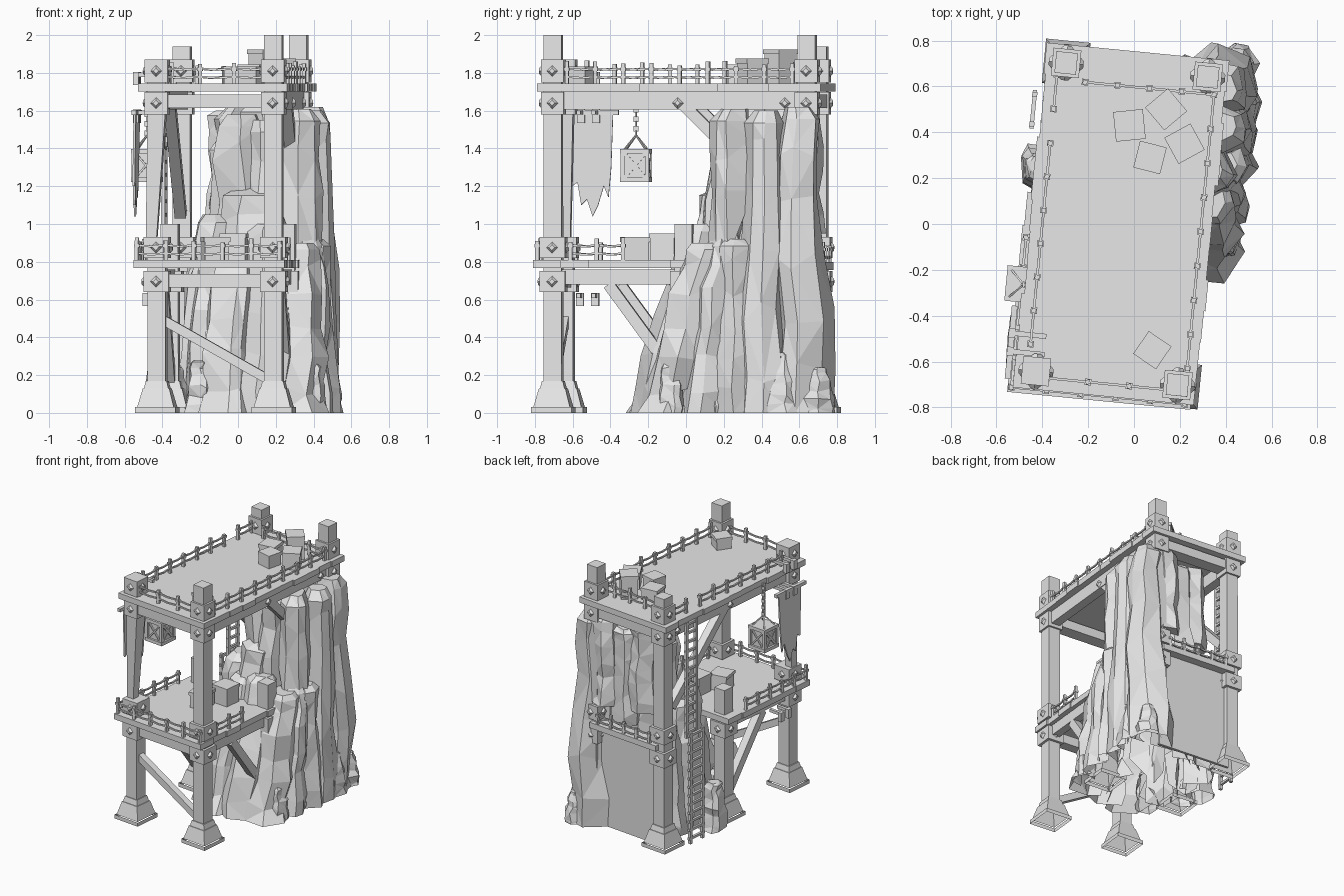
import bpy, bmesh, math, random
from mathutils import Matrix, Vector

random.seed(4)
cube = bpy.data.objects.get("Cube")
if cube:
    bpy.data.objects.remove(cube)

grey = bpy.data.materials.new("stone_grey")
grey.use_nodes = True
grey.diffuse_color = (0.8, 0.8, 0.8, 1)
grey.node_tree.nodes["Principled BSDF"].inputs["Base Color"].default_value = (0.8, 0.8, 0.8, 1)

# The timber frame is turned slightly; parts are built in its own axes
FRAME = Matrix.Translation((-0.053, 0, 0)) @ Matrix.Rotation(math.radians(-5.6), 4, 'Z')
PU, PV = 0.31, 0.675        # post spacing from the centre
TOP, MID = 1.745, 0.81      # deck heights


def finish(bm, name, matrix=FRAME):
    bm.transform(matrix)
    bmesh.ops.recalc_face_normals(bm, faces=bm.faces)
    mesh = bpy.data.meshes.new(name)
    bm.to_mesh(mesh)
    bm.free()
    mesh.materials.append(grey)
    obj = bpy.data.objects.new(name, mesh)
    bpy.context.collection.objects.link(obj)


def box(bm, centre, size, turn=0, taper=1):
    m = Matrix.Translation(centre) @ Matrix.Rotation(turn, 4, 'Z')
    for v in bmesh.ops.create_cube(bm, size=1)["verts"]:
        k = taper if v.co.z > 0 else 1
        v.co = m @ Vector((v.co.x * size[0] * k, v.co.y * size[1] * k, v.co.z * size[2]))


def span(bm, u, v, z0, z1, w, taper=1):
    box(bm, (u, v, (z0 + z1) / 2), (w, w, z1 - z0), 0, taper)


def beam(bm, a, b, w, h, taper=1):
    a, b = Vector(a), Vector(b)
    m = Matrix.Translation((a + b) / 2) @ (b - a).to_track_quat('Z', 'Y').to_matrix().to_4x4()
    for v in bmesh.ops.create_cube(bm, size=1)["verts"]:
        k = taper if v.co.z > 0 else 1
        v.co = m @ Vector((v.co.x * w * k, v.co.y * h * k, v.co.z * (b - a).length))


def bolt(bm, centre, axis):
    # Four-sided diamond stud facing along the axis
    m = Matrix.Translation(centre) @ Vector(axis).to_track_quat('Z', 'Y').to_matrix().to_4x4()
    bmesh.ops.create_cone(bm, cap_ends=True, segments=4, radius1=0.035, radius2=0.015,
                          depth=0.02, matrix=m)


def post(name, u, v, height, collars, base=True, broken=False):
    bm = bmesh.new()
    if base:
        # Flared foot, hollow underneath
        span(bm, u, v, 0, 0.03, 0.215)
        span(bm, u, v, 0.03, 0.13, 0.195, 0.72)
        bmesh.ops.delete(bm, geom=[f for f in bm.faces if f.calc_center_median().z < 0.01], context='FACES')
        bmesh.ops.delete(bm, geom=[f for f in bm.faces if abs(f.calc_center_median().z - 0.03) < 0.001],
                         context='FACES')
        span(bm, u, v, 0.13, 0.17, 0.13, 0.85)
    if broken:
        # Worn upper shaft that thins and leans outward toward its foot
        span(bm, u, v, 0.12, 0.93, 0.097)
        beam(bm, (u, v, 1.6), (u - 0.03, v, 0.92), 0.095, 0.095, 0.6)
        span(bm, u, v, 1.58, height, 0.097, 0.96)
    else:
        span(bm, u, v, 0.12, height, 0.097, 0.97)
    for z0, z1, w in collars:
        span(bm, u, v, z0, z1, w)
        r = w / 2 + 0.005
        for x, y in ((1, 0), (-1, 0), (0, 1), (0, -1)):
            bolt(bm, (u + x * r, v + y * r, (z0 + z1) / 2), (x, y, 0))
    finish(bm, name)


# Posts with collars above and below each deck
low = [(0.64, 0.75, 0.135), (0.82, 0.93, 0.135)]
high = [(1.58, 1.7, 0.122), (1.75, 1.87, 0.122)]
post("front_right_post", PU, -PV, 2.0, low + high)
post("front_left_post", -PU, -PV, 1.87, low + high, broken=True)
post("back_left_post", -PU, PV, 1.94, low + high)
post("back_right_post", PU, PV, 2.0, low + high, base=False)
for s, side in ((1, "right"), (-1, "left")):
    post("middle_%s_post" % side, s * PU, 0.02, 1.0, low[:1])


def deck(name, u0, u1, v0, v1, top, count):
    # Cross planks with uneven ends
    bm = bmesh.new()
    step = (v1 - v0) / count
    for i in range(count):
        a, b = u0 + random.uniform(-0.008, 0.008), u1 + random.uniform(-0.008, 0.008)
        box(bm, ((a + b) / 2, v0 + step * (i + 0.5), top - 0.022), (b - a, step, 0.044))
    finish(bm, name)


deck("top_deck", -0.4, 0.395, -0.755, 0.755, TOP, 11)
deck("middle_deck", -0.43, 0.37, -0.777, 0.1, MID, 6)
deck("back_walkway", -0.31, 0.31, 0.64, 0.755, MID - 0.01, 1)

# Beams under the decks and diagonal braces
bm = bmesh.new()
for s in (-1, 1):
    beam(bm, (s * PU, -PV, 1.655), (s * PU, PV, 1.655), 0.07, 0.1)
    beam(bm, (-PU, s * PV, 1.65), (PU, s * PV, 1.65), 0.1, 0.07)
    beam(bm, (s * PU, -PV, 0.72), (s * PU, 0, 0.72), 0.06, 0.08)
    beam(bm, (s * PU, 0.02, 1.63), (s * PU, 0.6, 1.05), 0.06, 0.06)
    beam(bm, (s * PU, -0.38, 0.68), (s * PU, 0.06, 0.08), 0.06, 0.06)
    for v in (-0.01, 0.56):
        bolt(bm, (s * 0.35, v, 1.64), (s, 0, 0))
beam(bm, (-PU, -PV, 0.7), (PU, -PV, 0.7), 0.08, 0.07)
beam(bm, (-PU, -PV, 0.51), (PU, -PV, 0.16), 0.05, 0.05)
finish(bm, "beams_and_braces")


def rail(name, a, b, z, count):
    # Stakes with knots joined by two slightly sagging ropes
    bm = bmesh.new()
    a, b = Vector(a).to_3d(), Vector(b).to_3d()
    pts = [a.lerp(b, i / (count - 1)) for i in range(count)]
    for p in pts:
        h = random.uniform(0.09, 0.12)
        box(bm, (p.x, p.y, z + h / 2), (0.02, 0.02, h), random.uniform(-0.3, 0.3))
        box(bm, (p.x, p.y, z + 0.075), (0.028, 0.028, 0.018))
    for p, q in zip(pts, pts[1:]):
        for h in (0.035, 0.078):
            mid = (p + q) / 2 + Vector((0, 0, z + h - 0.007))
            for e in (p, q):
                beam(bm, e + Vector((0, 0, z + h)), mid, 0.011, 0.011)
    finish(bm, name)


rail("top_right_rail", (0.345, -0.6), (0.345, 0.6), TOP, 9)
rail("top_left_rail", (-0.345, -0.56), (-0.345, 0.32), TOP, 7)
rail("top_left_back_rail", (-0.345, 0.47), (-0.345, 0.62), TOP, 2)
rail("top_back_rail", (-0.22, 0.6), (0.345, 0.6), TOP, 5)
rail("top_front_rail", (-0.26, -0.7), (0.28, -0.7), TOP, 4)
rail("middle_front_rail", (-0.41, -0.755), (0.35, -0.755), MID, 6)
rail("middle_left_rail", (-0.41, -0.755), (-0.41, -0.1), MID, 6)
rail("middle_right_rail", (0.35, -0.58), (0.35, -0.3), MID, 3)
rail("back_walkway_rail", (-0.24, 0.74), (0.24, 0.74), MID - 0.02, 5)

# Ladder in two sections on the left side
for name, u, z0, z1, w in (("lower_ladder", -0.433, 0, 0.86, 0.13), ("upper_ladder", -0.385, 0.8, 1.7, 0.1)):
    bm = bmesh.new()
    for s in (-1, 1):
        beam(bm, (u, 0.46 + s * w / 2, z0), (u, 0.46 + s * w / 2, z1), 0.022, 0.022)
    for i in range(13):
        z = z0 + 0.04 + i * (z1 - z0 - 0.06) / 12
        beam(bm, (u, 0.46 - w * 0.65, z), (u, 0.46 + w * 0.65, z), 0.018, 0.018)
    finish(bm, name)

# Torn banner and the spars that carry it
bm = bmesh.new()
outline = [(-0.67, 1.58), (-0.43, 1.59), (-0.44, 1.3), (-0.455, 1.14), (-0.48, 1.2), (-0.51, 1.1),
           (-0.54, 1.04), (-0.57, 1.13), (-0.6, 1.1), (-0.62, 1.22), (-0.65, 1.2)]
face = bm.faces.new([bm.verts.new((-0.425 - 0.02 * (1.58 - z), v, z)) for v, z in outline])
grown = bmesh.ops.extrude_face_region(bm, geom=[face])["geom"]
bmesh.ops.translate(bm, vec=(-0.012, 0, 0), verts=[g for g in grown if isinstance(g, bmesh.types.BMVert)])
finish(bm, "banner")
bm = bmesh.new()
beam(bm, (-0.43, -0.72, 1.59), (-0.43, -0.4, 1.59), 0.025, 0.025)
for z, u in ((1.59, -0.44), (1.79, -0.44), (0.62, -0.39)):
    for v in (-0.6, -0.52):
        beam(bm, (u, v, z), (-0.28, v, z), 0.022, 0.022)
        box(bm, (u + 0.01, v, z - 0.02), (0.03, 0.04, 0.07))
finish(bm, "banner_spars")

# Hanging crate on a chain
bm = bmesh.new()
c = Vector((-0.4, -0.305, 1.31))
box(bm, c, (0.125, 0.125, 0.15))
for z in (1.235, 1.385):
    box(bm, (c.x, c.y, z), (0.155, 0.155, 0.025))
for s in (-1, 1):
    for t in (-1, 1):
        beam(bm, c + Vector((s * 0.065, t * 0.065, -0.08)), c + Vector((s * 0.065, t * 0.065, 0.08)), 0.02, 0.02)
        beam(bm, c + Vector((s * 0.065, -t * 0.06, -0.07)), c + Vector((s * 0.065, t * 0.06, 0.07)), 0.01, 0.016)
        beam(bm, c + Vector((-t * 0.06, s * 0.065, -0.07)), c + Vector((t * 0.06, s * 0.065, 0.07)), 0.016, 0.01)
        beam(bm, c + Vector((s * 0.06, t * 0.06, 0.08)), c + Vector((0, 0, 0.16)), 0.008, 0.008)
for i in range(10):
    box(bm, (c.x, c.y, 1.48 + i * 0.025), (0.026, 0.01, 0.028), i % 2 * math.pi / 2)
finish(bm, "hanging_crate")

# Loose crates on both decks: x, y, floor, size, height, turn
for x, y, z, w, h, turn in ((-0.02, 0.43, TOP, 0.13, 0.09, 0.1), (0.14, 0.5, TOP, 0.13, 0.18, 0.7),
                            (0.22, 0.35, TOP, 0.13, 0.13, 0.5), (0.07, 0.29, TOP, 0.12, 0.1, -0.25),
                            (0.08, -0.55, TOP, 0.12, 0.09, -0.6), (-0.12, -0.27, MID, 0.14, 0.12, 0.15),
                            (-0.02, -0.12, MID, 0.14, 0.14, -0.1)):
    bm = bmesh.new()
    box(bm, (x, y, z + h / 2), (w * 0.92, w * 0.92, h), turn)
    box(bm, (x, y, z + h - 0.012), (w, w, 0.024), turn)
    finish(bm, "crate", Matrix())

# Cliff rocks: x, y, radius, height, lean x, lean y, bottom, narrowing
tall = [(0.36, 0.6, 0.18, 1.62, 0.01, -0.01), (0.38, 0.41, 0.16, 1.6, 0, 0), (0.31, 0.24, 0.16, 1.61, 0.02, 0.01),
        (0.03, 0.28, 0.2, 1.58, 0, 0.02), (-0.01, 0.46, 0.17, 1.62, 0, 0), (0.16, 0.42, 0.25, 1.66, 0, 0),
        (0.15, 0.2, 0.17, 1.55, 0, 0.05), (-0.06, 0.36, 0.13, 1.45, 0, 0)]
slopes = [(-0.06, -0.12, 0.19, 0.95, 0.06, 0.24), (0.13, -0.13, 0.19, 1.0, 0.02, 0.24),
          (-0.15, 0.08, 0.16, 1.05, 0.04, 0.14), (0.29, -0.09, 0.19, 0.9, 0.02, 0.2),
          (0.36, 0.1, 0.15, 0.92, 0, 0.1), (0.02, 0.02, 0.22, 1.2, 0.05, 0.22),
          (-0.17, 0.28, 0.17, 0.95, 0.03, 0), (-0.17, 0.48, 0.15, 0.8, 0, 0), (0.4, 0.27, 0.14, 0.92, 0, 0)]
boulders = [(0.39, -0.08, 0.09, 0.28), (0.39, 0.17, 0.09, 0.28), (0.43, 0.34, 0.09, 0.4), (0.46, 0.51, 0.1, 0.32),
            (0.45, 0.69, 0.11, 0.24), (-0.41, 0.25, 0.11, 0.36), (-0.34, 0.14, 0.1, 0.25), (-0.2, -0.1, 0.1, 0.28)]
hanging = [(-0.05, 0.58, 0.12, 1.6, 0.95), (0.1, 0.6, 0.12, 1.56, 0.83), (0.23, 0.62, 0.11, 1.62, 0.95)]
rocks = [t + (0, 0.35) for t in tall + slopes] + [b + (0, 0, 0, 0.45) for b in boulders]
rocks += [h[:4] + (0, 0, h[4], 0.15) for h in hanging]


def buried(p, spec):
    # True where a point lies well inside a rock
    x, y, r, h, dx, dy, z0, slim = spec
    t = (p.z - z0) / (h - z0)
    return 0 <= t < 0.96 and math.hypot(p.x - x - dx * t, p.y - y - dy * t) < 0.8 * r * (1 - slim * t)


for spec in rocks:
    # Faceted, craggy pillar, open below, trimmed where neighbours hide it
    x, y, r, h, dx, dy, z0, slim = spec
    bm = bmesh.new()
    sides, rings = 7, []
    angles = [(i + random.uniform(-0.3, 0.3)) * math.tau / sides for i in range(sides)]
    for t in (0, 0.13, 0.33, 0.5, 0.7, 0.87, 0.96, 1):
        k = r * (1 - slim * t) * (0.68 if t == 1 else 1)
        shift = 0.1 * r if t > 0 else 0
        ox, oy = x + dx * t + random.uniform(-shift, shift), y + dy * t + random.uniform(-shift, shift)
        ring = []
        for a in angles:
            q = k * random.uniform(0.84, 1.1)
            dz = random.uniform(-0.04, 0.04) * (h - z0) if 0 < t < 0.9 else 0
            ring.append(bm.verts.new((ox + q * math.cos(a), oy + q * math.sin(a), z0 + (h - z0) * t + dz)))
        rings.append(ring)
    for lo, up in zip(rings, rings[1:]):
        for i in range(sides):
            j = (i + 1) % sides
            bm.faces.new((lo[i], lo[j], up[j], up[i]))
    bm.faces.new(rings[-1])
    if z0 > 0:
        bm.faces.new(rings[0])
    bmesh.ops.triangulate(bm, faces=bm.faces)
    bmesh.ops.recalc_face_normals(bm, faces=bm.faces)
    others = [o for o in rocks if o is not spec]
    hidden = [f for f in bm.faces if all(any(buried(v.co, o) for o in others) for v in f.verts)]
    bmesh.ops.delete(bm, geom=hidden, context='FACES')
    finish(bm, "cliff_rock", Matrix())

# Flat cut face of the cliff between the back posts
bm = bmesh.new()
box(bm, (0, 0.68, 0.385), (0.6, 0.02, 0.77))
finish(bm, "cliff_back_face")
